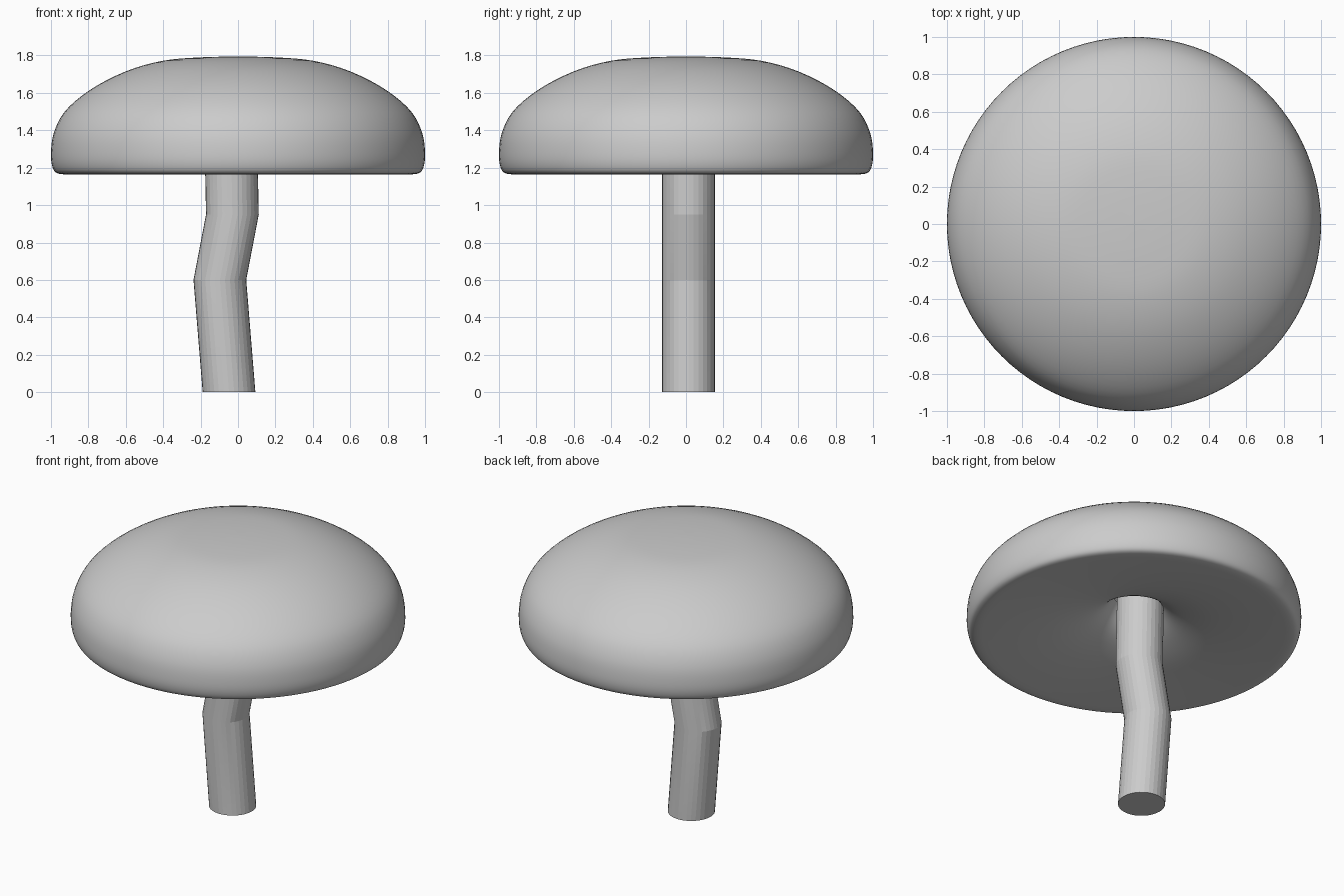
import bpy, bmesh, math
from mathutils import Vector

if "Cube" in bpy.data.objects:
    bpy.data.objects.remove(bpy.data.objects["Cube"])

grey = bpy.data.materials.new("plain grey")
grey.diffuse_color = (0.6, 0.6, 0.6, 1)
grey.use_nodes = True
grey.node_tree.nodes["Principled BSDF"].inputs["Base Color"].default_value = grey.diffuse_color


def skin(name, rings, caps, angle):
    """Join equal rings of points into a tube, optionally capped."""
    bm = bmesh.new()
    loops = [[bm.verts.new(p) for p in ring] for ring in rings]
    n = len(loops[0])
    for a, b in zip(loops, loops[1:]):
        for i in range(n):
            j = (i + 1) % n
            bm.faces.new((a[i], a[j], b[j], b[i]))
    if caps:
        bm.faces.new(loops[0])
        bm.faces.new(loops[-1])
    bmesh.ops.remove_doubles(bm, verts=bm.verts, dist=1e-5)
    bmesh.ops.recalc_face_normals(bm, faces=bm.faces)
    me = bpy.data.meshes.new(name)
    bm.to_mesh(me)
    bm.free()
    me.materials.append(grey)
    ob = bpy.data.objects.new(name, me)
    bpy.context.collection.objects.link(ob)
    bpy.ops.object.select_all(action='DESELECT')
    ob.select_set(True)
    bpy.context.view_layer.objects.active = ob
    bpy.ops.object.shade_smooth_by_angle(angle=math.radians(angle))
    return ob


def circle(cx, cy, z, r, n):
    return [(cx + r * math.cos(2 * math.pi * i / n),
             cy + r * math.sin(2 * math.pi * i / n), z) for i in range(n)]


def smooth_path(pts, steps=4):
    """Catmull-Rom (centripetal) curve through the profile points."""
    p = [Vector(q) for q in pts]
    p = [2 * p[0] - p[1]] + p + [2 * p[-1] - p[-2]]
    out = []
    for a, b, c, d in zip(p, p[1:], p[2:], p[3:]):
        t1 = (b - a).length ** 0.5
        t2 = t1 + (c - b).length ** 0.5
        t3 = t2 + (d - c).length ** 0.5
        for s in range(steps):
            t = t1 + (t2 - t1) * s / steps
            a1 = a * ((t1 - t) / t1) + b * (t / t1)
            a2 = b * ((t2 - t) / (t2 - t1)) + c * ((t - t1) / (t2 - t1))
            a3 = c * ((t3 - t) / (t3 - t2)) + d * ((t - t2) / (t3 - t2))
            b1 = a1 * ((t2 - t) / t2) + a2 * (t / t2)
            b2 = a2 * ((t3 - t) / (t3 - t1)) + a3 * ((t - t1) / (t3 - t1))
            out.append(b1 * ((t2 - t) / (t2 - t1)) + b2 * ((t - t1) / (t2 - t1)))
    return out + [p[-2]]


# Cap: dome, rolled rim and an underside rising towards the stem
profile = [(0, 1.795), (0.2, 1.79), (0.4, 1.772), (0.6, 1.715), (0.8, 1.61),
           (0.93, 1.495), (0.985, 1.385), (1.0, 1.28), (0.995, 1.215),
           (0.98, 1.18), (0.955, 1.167), (0.85, 1.17), (0.6, 1.195),
           (0.4, 1.23), (0.25, 1.28), (0.18, 1.33), (0.12, 1.42)]
skin("mushroom_cap", [circle(0, 0, z, r, 96) for r, z in smooth_path(profile)],
     False, 60)

# Stem: crooked tube of constant width, reaching into the cap
bends = [(-0.048, 0), (-0.097, 0.6), (-0.03, 0.95), (-0.04, 1.45)]
skin("mushroom_stem", [circle(x, 0.013, z, 0.141, 32) for x, z in bends],
     True, 10.5)
